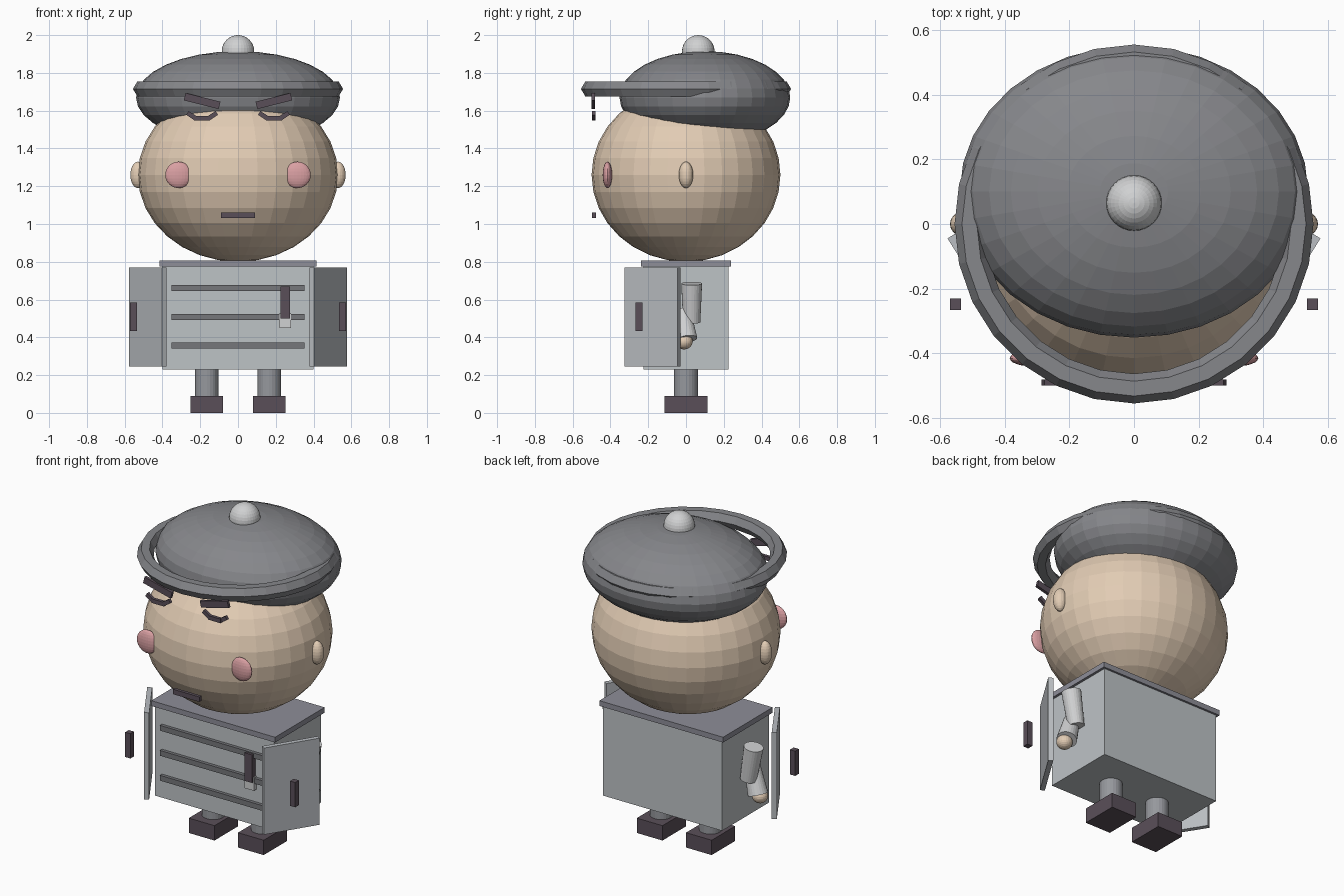
import bpy, math
from mathutils import Vector

if "Cube" in bpy.data.objects:
    bpy.data.objects.remove(bpy.data.objects["Cube"])


def mat(name, r, g, b):
    lin = [((c / 255 + 0.055) / 1.055) ** 2.4 for c in (r, g, b)]
    m = bpy.data.materials.new(name)
    m.diffuse_color = (*lin, 1)
    m.use_nodes = True
    m.node_tree.nodes["Principled BSDF"].inputs["Base Color"].default_value = m.diffuse_color
    return m


SKIN = mat("skin", 226, 204, 180)
BLUSH = mat("blush_pink", 218, 160, 163)
HAT = mat("hat_grey", 134, 135, 139)
TRIM = mat("trim_grey", 118, 119, 123)
LID = mat("lid_grey", 142, 142, 152)
BODY = mat("body_grey", 190, 195, 198)
DOOR = mat("door_grey", 186, 190, 194)
LEG = mat("leg_grey", 150, 152, 157)
DARK = mat("dark_plum", 90, 79, 89)
PALE = mat("pale_grey", 208, 209, 210)


def finish(name, m):
    o = bpy.context.object
    o.name = name
    o.data.materials.append(m)
    return o


def box(name, loc, size, m, rot=(0, 0, 0)):
    bpy.ops.mesh.primitive_cube_add(size=1, location=loc, rotation=rot)
    bpy.context.object.scale = size
    return finish(name, m)


def ball(name, loc, radii, m, seg=32, rings=16):
    bpy.ops.mesh.primitive_uv_sphere_add(segments=seg, ring_count=rings, radius=1, location=loc)
    bpy.context.object.scale = radii
    return finish(name, m)


def limb(name, a, b, ra, rb, m):
    """Tapered cylinder from a (radius ra) to b (radius rb)."""
    a, b = Vector(a), Vector(b)
    d = b - a
    bpy.ops.mesh.primitive_cone_add(vertices=24, radius1=ra, radius2=rb, depth=d.length,
                                    location=(a + b) / 2,
                                    rotation=d.to_track_quat('Z', 'Y').to_euler())
    return finish(name, m)


# head and hat
ball("head", (0, 0, 1.26), (0.53, 0.5, 0.46), SKIN)
ball("hat_dome", (0, 0.1, 1.67), (0.54, 0.452, 0.245), HAT)
bpy.ops.mesh.primitive_torus_add(location=(0, 0, 1.715), major_radius=0.51, minor_radius=0.046,
                                 major_segments=28, minor_segments=6)
finish("hat_brim", HAT)
ball("hat_pompom", (0, 0.065, 1.914), (0.086, 0.086, 0.086), PALE)
box("mouth", (0, -0.487, 1.047), (0.178, 0.02, 0.03), DARK)

# cabinet body with lid and front slats
box("body", (0, 0, 0.505), (0.8, 0.45, 0.55), BODY)
box("lid", (0, 0, 0.79), (0.83, 0.475, 0.032), LID)
for i, z in enumerate((0.357, 0.508, 0.66)):
    box(f"slat_{i}", (0, -0.23, z), (0.705, 0.03, 0.032), TRIM)

# latch on the front
box("latch_plate", (0.25, -0.235, 0.49), (0.062, 0.03, 0.08), PALE)
box("latch_handle", (0.251, -0.237, 0.585), (0.05, 0.045, 0.17), DARK)

# mirrored parts
for side, s in (("left", -1), ("right", 1)):
    # face
    ball(f"ear_{side}", (s * 0.53, 0, 1.26), (0.04, 0.038, 0.07), SKIN, 24, 12)
    ball(f"cheek_{side}", (s * 0.315, -0.416, 1.26), (0.07, 0.025, 0.07), BLUSH, 24, 12)
    box(f"brow_{side}", (s * 0.19, -0.491, 1.651), (0.19, 0.018, 0.04), DARK,
        (0, -s * math.radians(14), 0))
    # closed eye made of three short bars
    box(f"eye_mid_{side}", (s * 0.19, -0.488, 1.56), (0.085, 0.02, 0.025), DARK)
    for k in (-1, 1):
        box(f"eye_end_{side}_{k}", (s * 0.19 + k * 0.055, -0.488, 1.573), (0.055, 0.018, 0.024),
            DARK, (0, -k * math.radians(33), 0))
    # open door with floating handle
    box(f"door_{side}", (s * 0.478, -0.178, 0.508), (0.332, 0.028, 0.525), DOOR,
        (0, 0, s * math.radians(58)))
    box(f"door_handle_{side}", (s * 0.553, -0.249, 0.509), (0.035, 0.035, 0.15), DARK)
    # arm
    limb(f"upper_arm_{side}", (s * 0.475, 0.03, 0.685), (s * 0.44, 0.03, 0.48), 0.055, 0.046, PALE)
    limb(f"forearm_{side}", (s * 0.43, -0.02, 0.54), (s * 0.485, 0.003, 0.39), 0.045, 0.057, PALE)
    ball(f"hand_{side}", (s * 0.49, -0.01, 0.378), (0.045, 0.045, 0.042), SKIN, 24, 12)
    # leg and foot
    limb(f"leg_{side}", (s * 0.165, 0, 0.08), (s * 0.165, 0, 0.26), 0.063, 0.063, LEG)
    box(f"foot_{side}", (s * 0.165, 0, 0.045), (0.172, 0.225, 0.09), DARK)
